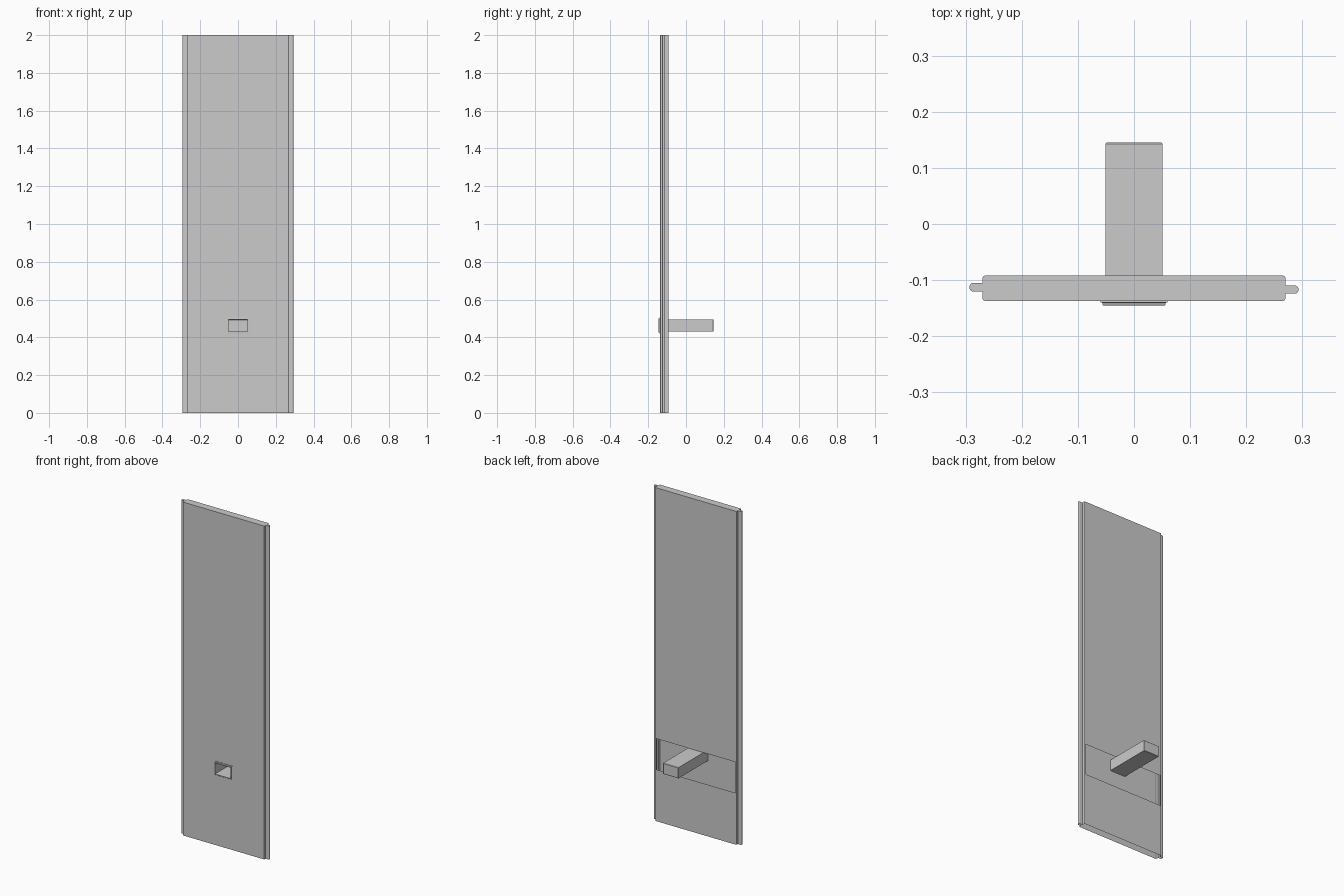
import bpy, bmesh

if "Cube" in bpy.data.objects:
    bpy.data.objects.remove(bpy.data.objects["Cube"])

def make_object(name, bm):
    mesh = bpy.data.meshes.new(name)
    bm.to_mesh(mesh)
    bm.free()
    obj = bpy.data.objects.new(name, mesh)
    bpy.context.collection.objects.link(obj)
    return obj

HOLE_X, WINDOW_X = 0.051, 0.264
FRONT, BACK = -0.137, -0.092

def side(s, lo, hi):
    """Rounded panel edge with its tongue, from front to back; s is the side."""
    r = 0.004
    pts = [(0.266, FRONT), (0.2688, FRONT + 0.0012), (0.27, FRONT + r),
           (0.27, lo), (0.2885, lo), (0.2915, lo + 0.002), (0.293, lo + 0.005),
           (0.293, hi - 0.005), (0.2915, hi - 0.002), (0.2885, hi),
           (0.27, hi), (0.27, BACK - r), (0.2688, BACK - 0.0012), (0.266, BACK)]
    return [(s * x, y) for x, y in pts]

# hollow panel: folded profile, open below, closed on top
profile = ([(-HOLE_X, FRONT), (HOLE_X, FRONT)] + side(1, -0.124, -0.110)
           + [(WINDOW_X, BACK), (-WINDOW_X, BACK)] + side(-1, -0.120, -0.105)[::-1])
levels = [0, 0.31, 0.43, 0.495, 2]
bm = bmesh.new()
rings = [[bm.verts.new((x, y, z)) for x, y in profile] for z in levels]
n = len(profile)
window_seg = profile.index((WINDOW_X, BACK))
for k in range(len(levels) - 1):
    for i in range(n):
        # leave the front slot and the rear window open
        if (i == 0 and k == 2) or (i == window_seg and k in (1, 2)):
            continue
        j = (i + 1) % n
        bm.faces.new((rings[k][i], rings[k][j], rings[k + 1][j], rings[k + 1][i]))
bm.faces.new(rings[-1])
make_object("panel_shell", bm)

# stepped slot frame and the deep pocket behind it: (growth, y) per ring
bm = bmesh.new()
sections = [(0.009, -0.137), (0.009, -0.140), (0.005, -0.1405), (0.005, -0.144),
            (0.004, -0.145), (0, -0.145), (0, 0.143), (-0.002, 0.145)]
rings = []
for g, y in sections:
    hx, lo, hi = HOLE_X + g, 0.43 - g, 0.495 + g
    rings.append([bm.verts.new(p) for p in
                  ((-hx, y, lo), (hx, y, lo), (hx, y, hi), (-hx, y, hi))])
for a, b in zip(rings, rings[1:]):
    for i in range(4):
        j = (i + 1) % 4
        bm.faces.new((a[i], a[j], b[j], b[i]))
bm.faces.new(rings[-1])
bmesh.ops.recalc_face_normals(bm, faces=bm.faces)
make_object("slot_pocket", bm)
